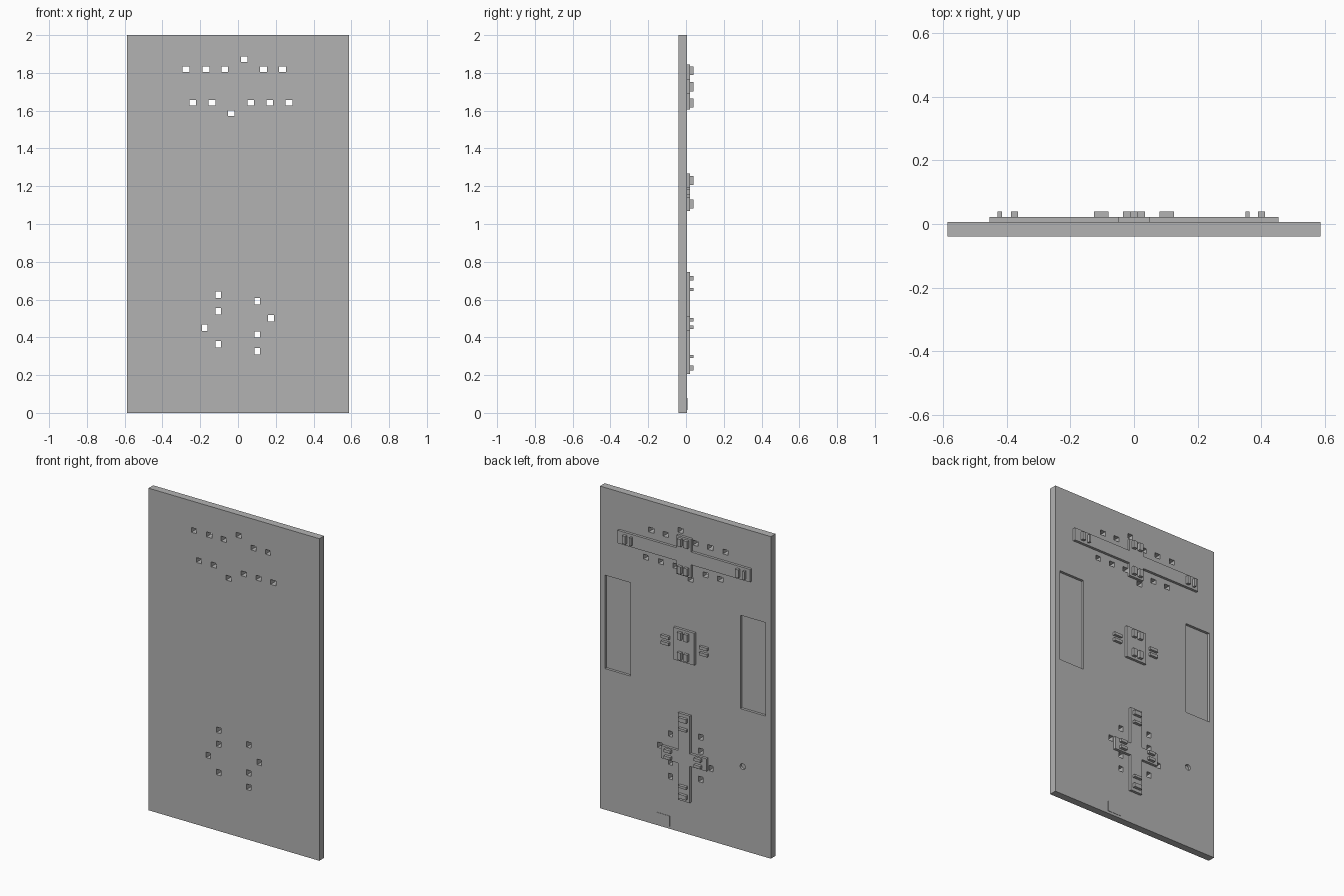
import bpy, bmesh, math
from mathutils import Matrix, Vector

cube = bpy.data.objects.get("Cube")
if cube:
    bpy.data.objects.remove(cube, do_unlink=True)

# Single flat grey
grey = bpy.data.materials.new("plain_grey")
grey.use_nodes = True
grey.diffuse_color = (0.45, 0.45, 0.45, 1)
grey.node_tree.nodes["Principled BSDF"].inputs["Base Color"].default_value = (0.45, 0.45, 0.45, 1)

# Depth layers of the panel, the mounting plates and the lugs
FRONT, BACK, PLATE, LUG = -0.04, 0.006, 0.022, 0.04
HALF_W = 0.587


def add_box(bm, x, z, w, h, y0, y1):
    """Box centred on x, z and spanning y0 to y1."""
    m = Matrix.Translation(Vector((x, (y0 + y1) / 2, z))) @ Matrix.Diagonal((w, y1 - y0, h, 1))
    bmesh.ops.create_cube(bm, size=1, matrix=m)


def finish(name, bm):
    mesh = bpy.data.meshes.new(name)
    bm.to_mesh(mesh)
    bm.free()
    mesh.materials.append(grey)
    ob = bpy.data.objects.new(name, mesh)
    bpy.context.collection.objects.link(ob)
    return ob


def boxes(name, items, y0, y1):
    bm = bmesh.new()
    for x, z, w, h in items:
        add_box(bm, x, z, w, h, y0, y1)
    return finish(name, bm)


# Main panel
panel = boxes("panel", [(0, 1, 2 * HALF_W, 2)], FRONT, BACK)

# Cutter: through holes, side recesses and a round blind hole
bm = bmesh.new()
upper_holes = [(x, 1.82) for x in (-0.275, -0.17, -0.07, 0.135, 0.235)]
upper_holes += [(x, 1.642) for x in (-0.24, -0.138, 0.067, 0.168, 0.27)]
upper_holes += [(0.033, 1.872), (-0.036, 1.587)]
lower_holes = [(-0.105, z) for z in (0.625, 0.538, 0.363)]
lower_holes += [(0.102, z) for z in (0.59, 0.415, 0.326)]
lower_holes += [(-0.176, 0.45), (0.175, 0.5)]
for x, z in upper_holes:
    add_box(bm, x, z, 0.036, 0.03, FRONT - 0.1, BACK + 0.1)
for x, z in lower_holes:
    add_box(bm, x, z, 0.03, 0.034, FRONT - 0.1, BACK + 0.1)
for side in (-1, 1):
    add_box(bm, side * 0.465, 1.166, 0.174, 0.58, BACK - 0.016, BACK + 0.1)
bmesh.ops.create_cone(bm, cap_ends=True, segments=24, radius1=0.018, radius2=0.018, depth=0.04,
                      matrix=Matrix.Translation((-0.394, BACK + 0.005, 0.52))
                      @ Matrix.Rotation(math.pi / 2, 4, 'X'))
cutter = finish("cutter", bm)
cutter.hide_render = True
mod = panel.modifiers.new("openings", 'BOOLEAN')
mod.operation = 'DIFFERENCE'
mod.solver = 'EXACT'
mod.object = cutter
bpy.context.view_layer.objects.active = panel
bpy.ops.object.modifier_apply(modifier=mod.name)
bpy.data.objects.remove(cutter, do_unlink=True)

# Upper crossbar with its centre pads
boxes("upper_crossbar", [(0, 1.727, 0.91, 0.08)], BACK, PLATE)
boxes("upper_pads", [(0, 1.806, 0.1, 0.078), (0, 1.646, 0.1, 0.082)], BACK, PLATE)
boxes("crossbar_end_lugs", [(0.401, 1.727, 0.022, 0.05), (0.357, 1.727, 0.012, 0.05),
                            (-0.422, 1.727, 0.013, 0.05), (-0.376, 1.727, 0.022, 0.05)], PLATE, LUG)
boxes("upper_pad_lugs", [(x, z, 0.026, 0.046) for x in (-0.022, 0.022) for z in (1.811, 1.641)], PLATE, LUG)

# Middle plate with four lugs and a pair of small ribs on each side
boxes("middle_plate", [(0, 1.168, 0.144, 0.2)], BACK, PLATE)
boxes("middle_lugs", [(x, z, 0.026, 0.046) for x in (-0.022, 0.022) for z in (1.23, 1.106)], PLATE, LUG)
boxes("middle_side_ribs", [(x, z, 0.055, 0.018) for x in (-0.132, 0.132) for z in (1.188, 1.15)], BACK, PLATE)

# Lower upright bar with side pads
boxes("lower_upright", [(0, 0.475, 0.082, 0.54)], BACK, PLATE)
boxes("upright_lugs", [(0, 0.713, 0.054, 0.026), (0, 0.653, 0.054, 0.015),
                       (0, 0.298, 0.054, 0.015), (0, 0.238, 0.054, 0.026)], PLATE, LUG)
boxes("lower_pads", [(side * 0.099, 0.472, 0.116, 0.078) for side in (-1, 1)], BACK, PLATE)
boxes("lower_pad_lugs", [(x, z, 0.045, 0.018) for x in (-0.103, 0.103) for z in (0.494, 0.453)], PLATE, LUG)

# Thin tab at the foot of the back
boxes("foot_tab", [(0.152, 0.048, 0.09, 0.064)], BACK, BACK + 0.002)
